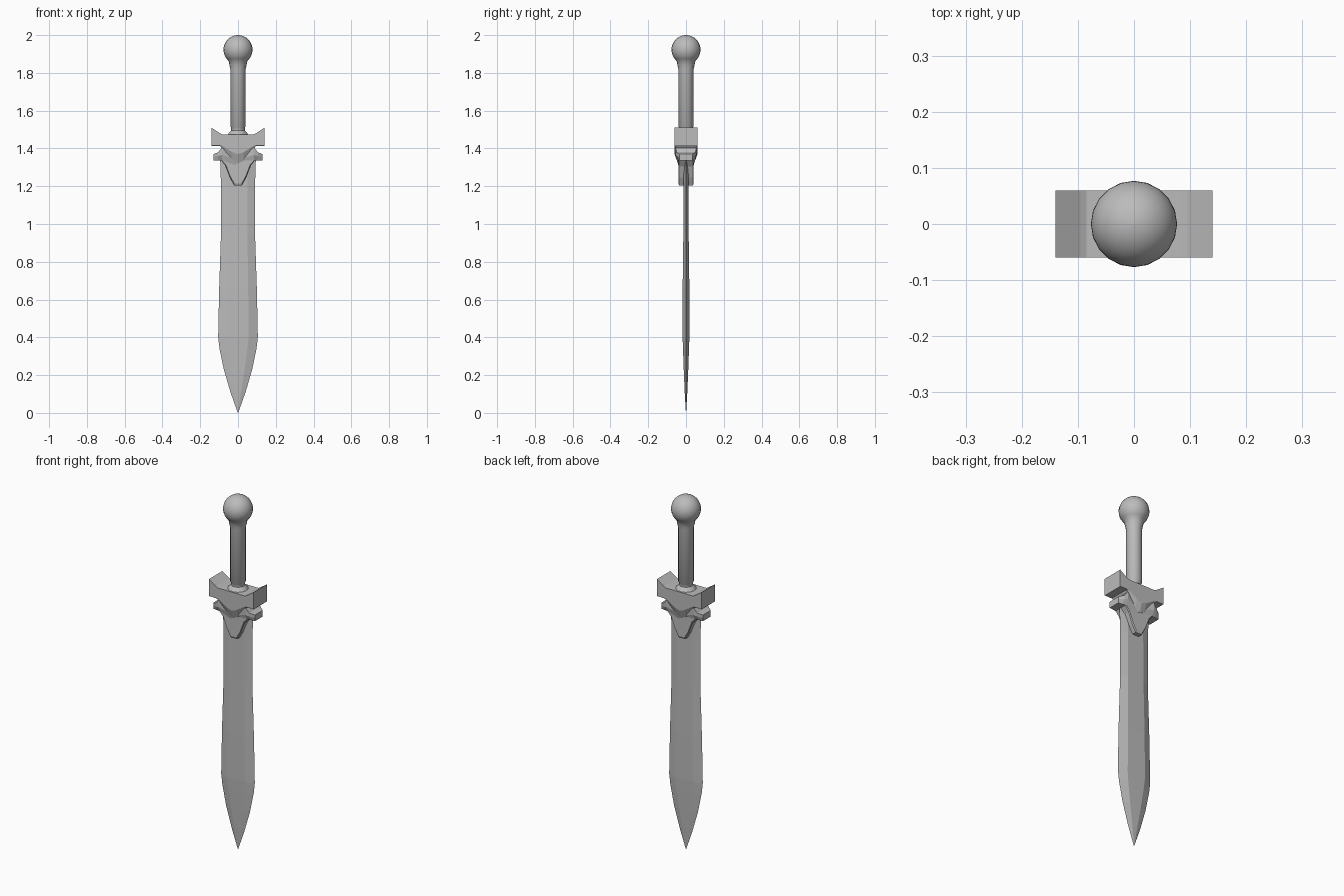
import bpy, bmesh, math

old = bpy.data.objects.get("Cube")
if old:
    bpy.data.objects.remove(old, do_unlink=True)

steel = bpy.data.materials.new("grey steel")
steel.use_nodes = True
steel.diffuse_color = (0.5, 0.5, 0.5, 1)
steel.node_tree.nodes["Principled BSDF"].inputs["Base Color"].default_value = (0.5, 0.5, 0.5, 1)


def finish(bm, name, smooth=False):
    bmesh.ops.remove_doubles(bm, verts=bm.verts, dist=0.0001)
    bmesh.ops.recalc_face_normals(bm, faces=bm.faces)
    mesh = bpy.data.meshes.new(name)
    bm.to_mesh(mesh)
    bm.free()
    mesh.materials.append(steel)
    obj = bpy.data.objects.new(name, mesh)
    bpy.context.collection.objects.link(obj)
    if smooth:
        bpy.ops.object.select_all(action='DESELECT')
        bpy.context.view_layer.objects.active = obj
        obj.select_set(True)
        bpy.ops.object.shade_smooth_by_angle(angle=math.radians(40))
    return obj


def loft(name, rings):
    """Skin a list of closed rings and cap both ends."""
    bm = bmesh.new()
    rows = [[bm.verts.new(p) for p in ring] for ring in rings]
    n = len(rows[0])
    for a, b in zip(rows, rows[1:]):
        for i in range(n):
            j = (i + 1) % n
            bm.faces.new((a[i], a[j], b[j], b[i]))
    bm.faces.new(rows[0])
    bm.faces.new(rows[-1])
    return bm


def lathe(name, profile, sides):
    rings = [[(r * math.cos(math.tau * i / sides), r * math.sin(math.tau * i / sides), z)
              for i in range(sides)] for r, z in profile]
    return finish(loft(name, rings), name, smooth=True)


def cross_guard(name, stations):
    """Loft along x; each station is x, top z, front bottom z, rear bottom z, depth, inner depth."""
    full = [(-s[0], *s[1:]) for s in reversed(stations) if s[0] > 0] + stations
    rings = [[(x, -d, top), (x, -d, mid), (x, -e, low), (x, e, low), (x, d, mid), (x, d, top)]
             for x, top, mid, low, d, e in full]
    return finish(loft(name, rings), name)


# Grip with its flared foot, and the round pommel
neck = 1.855
profile = [(0.06, 1.465), (0.05, 1.48), (0.036, 1.495), (0.036, 1.51), (0.04, 1.515), (0.04, 1.82), (0.045, 1.84)]
for k in range(13):
    a = math.radians(-50 + 139 * k / 12)
    profile.append((0.077 * math.cos(a), 1.923 + 0.077 * math.sin(a)))
lathe("grip_and_pommel", profile, 20)

# Upper guard: raised ends, bevelled point in the middle
cross_guard("upper_guard", [
    (0.0, 1.475, 1.37, 1.32, 0.06, 0.043),
    (0.03, 1.475, 1.38, 1.335, 0.06, 0.043),
    (0.085, 1.475, 1.415, 1.40, 0.06, 0.05),
    (0.095, 1.48, 1.415, 1.414, 0.06, 0.059),
    (0.14, 1.51, 1.415, 1.414, 0.06, 0.059),
])

# Lower guard: short tapering wings
cross_guard("lower_guard", [
    (0.0, 1.40, 1.34, 1.30, 0.042, 0.038),
    (0.085, 1.405, 1.365, 1.335, 0.055, 0.04),
    (0.105, 1.38, 1.36, 1.335, 0.05, 0.036),
    (0.13, 1.37, 1.355, 1.335, 0.035, 0.033),
])

# Pointed collar gripping the blade
cross_guard("blade_collar", [
    (0.0, 1.38, 1.215, 1.205, 0.041, 0.036),
    (0.02, 1.38, 1.215, 1.205, 0.041, 0.036),
    (0.042, 1.38, 1.255, 1.245, 0.041, 0.036),
    (0.065, 1.38, 1.315, 1.305, 0.041, 0.036),
    (0.088, 1.38, 1.34, 1.335, 0.041, 0.038),
])

# Leaf-shaped blade: half width, flat half width, half thickness, height
stations = [
    (0.095, 0.05, 0.012, 1.36), (0.09, 0.05, 0.012, 1.2), (0.09, 0.05, 0.014, 0.95),
    (0.10, 0.054, 0.018, 0.65), (0.105, 0.056, 0.018, 0.40), (0.098, 0.05, 0.016, 0.34),
    (0.075, 0.035, 0.012, 0.23), (0.04, 0.016, 0.007, 0.11), (0.001, 0.0005, 0.0005, 0.0),
]
finish(loft("blade", [[(-w, 0, z), (-f, -t, z), (f, -t, z), (w, 0, z), (f, t, z), (-f, t, z)]
                      for w, f, t, z in stations]), "blade")
